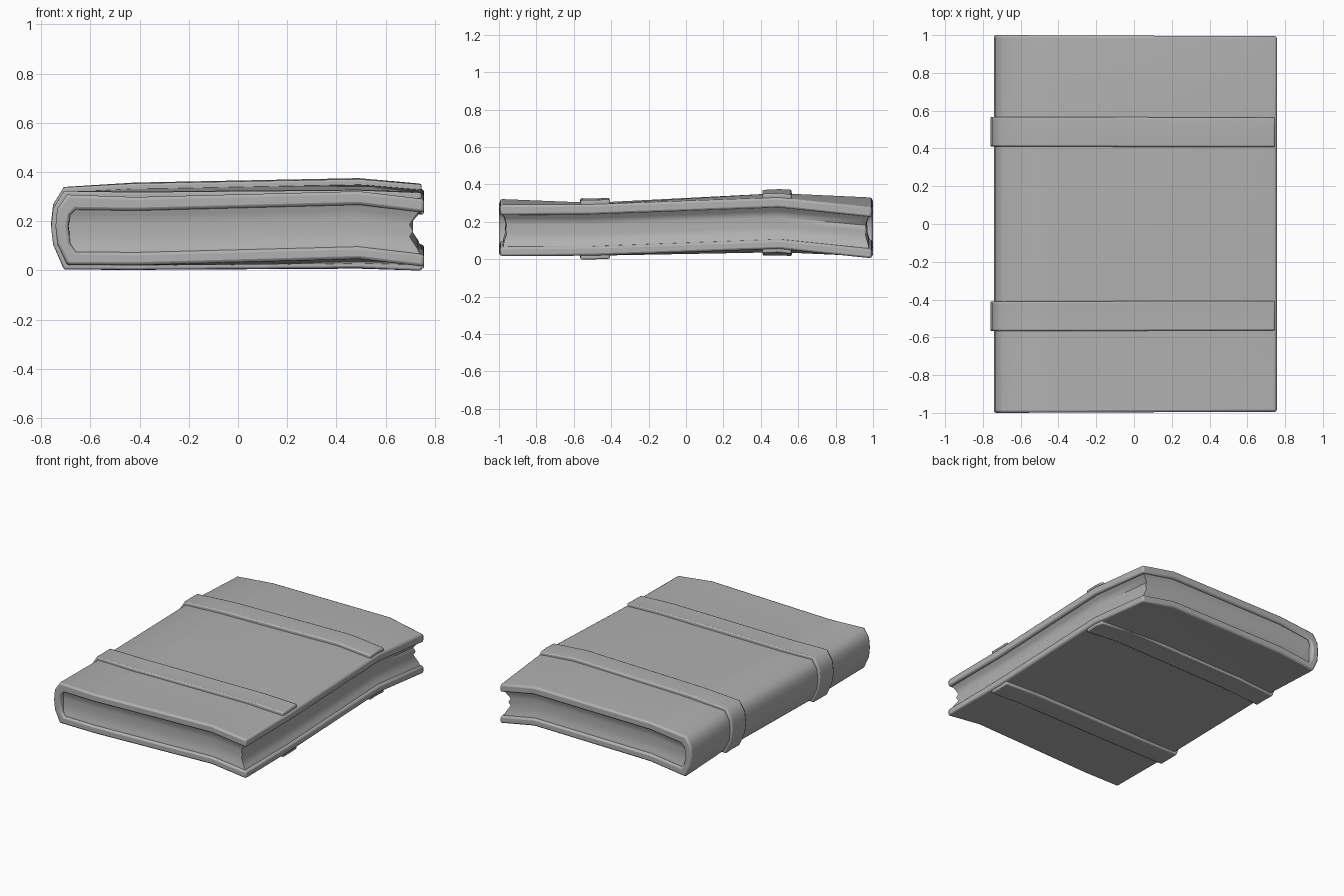
import bpy, math

if "Cube" in bpy.data.objects:
    bpy.data.objects.remove(bpy.data.objects["Cube"])

# Height offsets of the worn, warped book on a coarse grid (rows run front to back)
XS = [-0.70, -0.42, 0.49, 0.75]
YS = [-1.0, -0.5, 0.5, 1.0]
H = [[0.010, 0.008, 0.032, 0.000],
     [0.006, 0.006, 0.012, 0.004],
     [0.023, 0.045, 0.063, 0.040],
     [0.000, 0.035, 0.040, -0.012]]

grey = bpy.data.materials.new("dark_grey")
grey.diffuse_color = (0.44, 0.44, 0.44, 1)
grey.use_nodes = True
grey.node_tree.nodes["Principled BSDF"].inputs["Base Color"].default_value = grey.diffuse_color


def locate(v, knots):
    v = min(max(v, knots[0]), knots[-1])
    for i in range(len(knots) - 1):
        if v <= knots[i + 1]:
            return i, (v - knots[i]) / (knots[i + 1] - knots[i])


def warp(x, y, z):
    i, s = locate(x, XS)
    j, t = locate(y, YS)
    low = H[j][i] * (1 - s) + H[j][i + 1] * s
    high = H[j + 1][i] * (1 - s) + H[j + 1][i + 1] * s
    return (x, y * (1 - 0.006 * (x + 0.74) / 1.5), z + low * (1 - t) + high * t)


def loft(name, rings, bevel=0.0, smooth=65):
    n = len(rings[0])
    verts = [warp(*p) for r in rings for p in r]
    faces = [tuple(reversed(range(n))), tuple(range((len(rings) - 1) * n, len(rings) * n))]
    for k in range(len(rings) - 1):
        for i in range(n):
            j = (i + 1) % n
            faces.append((k * n + i, k * n + j, (k + 1) * n + j, (k + 1) * n + i))
    me = bpy.data.meshes.new(name)
    me.from_pydata(verts, [], faces)
    me.materials.append(grey)
    ob = bpy.data.objects.new(name, me)
    bpy.context.collection.objects.link(ob)
    bpy.ops.object.select_all(action='DESELECT')
    bpy.context.view_layer.objects.active = ob
    ob.select_set(True)
    # consistent outward normals
    bpy.ops.object.mode_set(mode='EDIT')
    bpy.ops.mesh.select_all(action='SELECT')
    bpy.ops.mesh.normals_make_consistent(inside=False)
    bpy.ops.object.mode_set(mode='OBJECT')
    if bevel:
        mod = ob.modifiers.new("soft_edges", 'BEVEL')
        mod.width = bevel
        mod.segments = 2
        mod.limit_method = 'ANGLE'
        mod.angle_limit = math.radians(65)
    bpy.ops.object.shade_smooth_by_angle(angle=math.radians(smooth))
    return ob


def extrude(name, outer, inner, ys, bevel):
    ring = outer + inner[::-1]
    return loft(name, [[(x, y, z) for x, z in ring] for y in ys], bevel)


# Cover: C-shaped section wrapped round the spine
outer = [(0.757, 0.290), (0.49, 0.290), (-0.42, 0.290), (-0.695, 0.298), (-0.735, 0.24),
         (-0.742, 0.17), (-0.735, 0.10), (-0.695, 0.013), (-0.42, 0.013), (0.49, 0.015), (0.757, 0.015)]
inner = [(0.757, 0.235), (0.49, 0.235), (-0.42, 0.235), (-0.66, 0.237), (-0.682, 0.215),
         (-0.69, 0.17), (-0.682, 0.10), (-0.66, 0.066), (-0.42, 0.065), (0.49, 0.065), (0.757, 0.065)]
extrude("cover", outer, inner, [-1.0, -0.5, 0.5, 1.0], 0.012)

# Raised bands round cover and spine, sunk slightly into the cover
band = [(0.747, 0.312), (0.49, 0.312), (-0.42, 0.312), (-0.708, 0.316), (-0.752, 0.245),
        (-0.760, 0.17), (-0.752, 0.10), (-0.708, -0.003), (-0.42, -0.004), (0.49, -0.005), (0.747, -0.005)]
band_inner = [(min(0.985 * x, 0.747), 0.17 + 0.9 * (z - 0.17)) for x, z in outer]
for label, ys in (("front_band", [-0.567, -0.5, -0.41]), ("back_band", [0.41, 0.5, 0.567])):
    extrude(label, band, band_inner, ys, 0.008)

# Page block: stacked outlines giving a ridged, hollow fore edge and ends
levels = [(0.055, 0.745, 0.985), (0.085, 0.73, 0.98), (0.13, 0.698, 0.965),
          (0.155, 0.712, 0.97), (0.18, 0.697, 0.965), (0.215, 0.72, 0.975), (0.245, 0.742, 0.985)]
rings = []
for z, fore, end in levels:
    xs = [-0.685, -0.42, 0.49, fore]
    ring = [(x, -end, z) for x in xs] + [(fore, y, z) for y in (-0.5, 0.5)]
    ring += [(x, end, z) for x in reversed(xs)] + [(-0.685, y, z) for y in (0.5, -0.5)]
    rings.append(ring)
loft("pages", rings)
